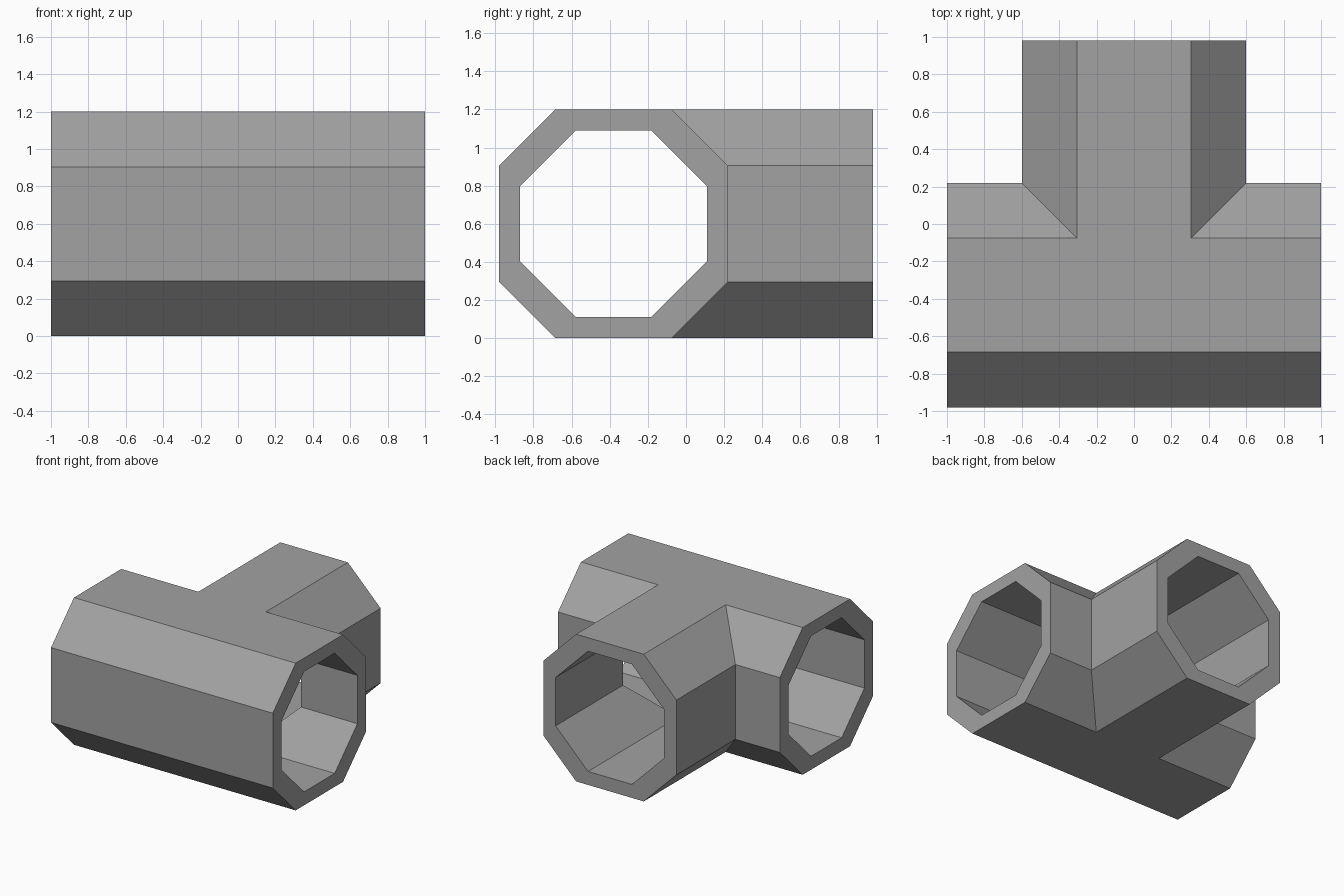
import bpy
import bmesh

cube = bpy.data.objects.get("Cube")
if cube:
    bpy.data.objects.remove(cube, do_unlink=True)

AXIS_Y, AXIS_Z = -0.38, 0.6   # centre line of the straight run
RUN_END, BRANCH_END = 1.0, 0.98


def octagon(h, c):
    """Chamfered square profile, split at the middle of its top and bottom."""
    return [(0, h), (c, h), (h, c), (h, -c), (c, -h),
            (0, -h), (-c, -h), (-h, -c), (-h, c), (-c, h)]


outer, inner = octagon(0.6, 0.305), octagon(0.49, 0.197)


def run_point(p, side, end):
    x = RUN_END if end else max(p[0], 0)
    return (side * x, AXIS_Y + p[0], AXIS_Z + p[1])


def branch_point(p, side, end):
    y = BRANCH_END if end else AXIS_Y + abs(p[0])
    return (p[0], y, AXIS_Z + p[1])


bm = bmesh.new()


def quad(*points):
    return bm.faces.new([bm.verts.new(p) for p in points])


# Mitred outer shell and bore, plus the flat rims at the three openings
rims = []
for place, side in ((run_point, 1), (run_point, -1), (branch_point, 1)):
    for i in range(len(outer)):
        j = (i + 1) % len(outer)
        for ring in (outer, inner):
            a, b = ring[i], ring[j]
            quad(place(a, side, False), place(b, side, False),
                 place(b, side, True), place(a, side, True))
        rims.append(quad(place(outer[i], side, True), place(outer[j], side, True),
                         place(inner[j], side, True), place(inner[i], side, True)))

bmesh.ops.remove_doubles(bm, verts=bm.verts[:], dist=0.0001)
bmesh.ops.recalc_face_normals(bm, faces=bm.faces[:])

# Merge the coplanar pieces of the walls
rim_edges = {e for f in rims if f.is_valid for e in f.edges}
wall_edges = [e for e in bm.edges if e not in rim_edges]
bmesh.ops.dissolve_limit(bm, angle_limit=0.01, verts=[], edges=wall_edges)

mesh = bpy.data.meshes.new("pipe_tee")
bm.to_mesh(mesh)
bm.free()
pipe = bpy.data.objects.new("pipe_tee", mesh)
bpy.context.collection.objects.link(pipe)

# Plain grey
grey = bpy.data.materials.new("grey")
grey.use_nodes = True
colour = (0.36, 0.36, 0.36, 1)
grey.diffuse_color = colour
grey.node_tree.nodes["Principled BSDF"].inputs["Base Color"].default_value = colour
mesh.materials.append(grey)
